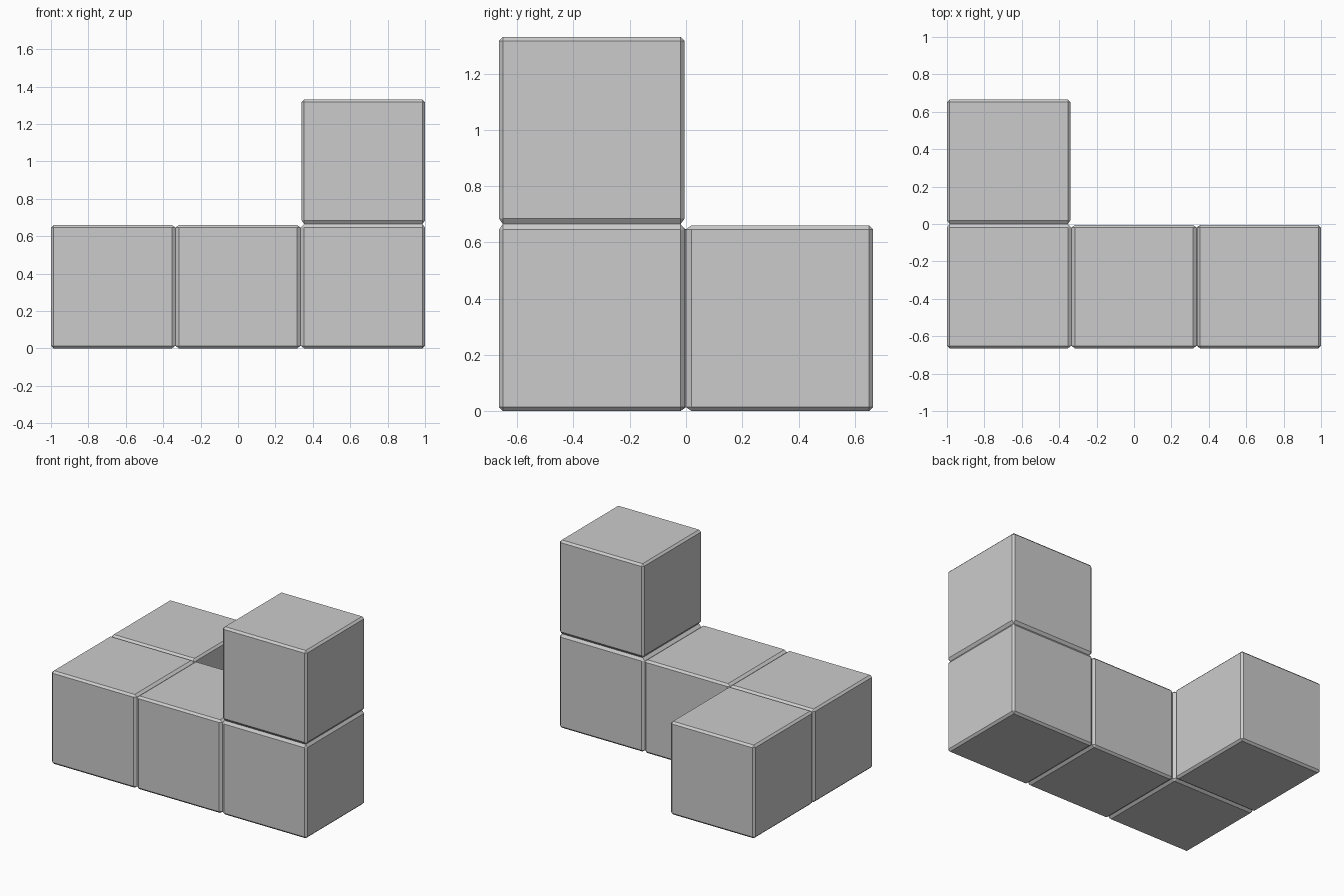
import bpy
import bmesh
from mathutils import Vector

if "Cube" in bpy.data.objects:
    bpy.data.objects.remove(bpy.data.objects["Cube"])

PITCH = 0.67     # cell spacing
GAP = 0.005      # free faces sit this far inside their cell
BEVEL = 0.014    # chamfer width
HALF = PITCH / 2 - GAP

# Cells of the puzzle piece: a row of three, one behind the left, one on the right
CELLS = [(0, 0, 0), (1, 0, 0), (2, 0, 0), (2, 0, 1), (0, 1, 0)]

grey = bpy.data.materials.new("light grey")
grey.diffuse_color = (0.6, 0.6, 0.6, 1)
grey.use_nodes = True
grey.node_tree.nodes["Principled BSDF"].inputs["Base Color"].default_value = grey.diffuse_color


def add_cell(bm, cell):
    """Chamfered cube whose joined faces reach out to the neighbouring cell."""
    cube = bmesh.new()
    bmesh.ops.create_cube(cube, size=2 * HALF)
    bmesh.ops.bevel(cube, geom=cube.edges[:], offset=BEVEL, offset_type='OFFSET',
                    segments=1, affect='EDGES')
    cube.normal_update()
    joined = []
    for face in cube.faces:
        n = face.normal
        if max(abs(c) for c in n) > 0.99:
            step = tuple(round(c) for c in n)
            if tuple(a + b for a, b in zip(cell, step)) in CELLS:
                joined.append((face, Vector(step)))
    # Stretch each joint to the shared boundary and open it
    for face, step in joined:
        for v in face.verts:
            v.co += step * GAP
    bmesh.ops.delete(cube, geom=[f for f, _ in joined], context='FACES_ONLY')
    centre = Vector(((cell[0] - 1) * PITCH, (cell[1] - 0.5) * PITCH,
                     cell[2] * PITCH + HALF))
    bmesh.ops.translate(cube, verts=cube.verts[:], vec=centre)
    part = bpy.data.meshes.new("cell")
    cube.to_mesh(part)
    cube.free()
    bm.from_mesh(part)
    bpy.data.meshes.remove(part)


# Weld all cells into one piece
bm = bmesh.new()
for cell in CELLS:
    add_cell(bm, cell)
bmesh.ops.remove_doubles(bm, verts=bm.verts[:], dist=0.0005)
bmesh.ops.recalc_face_normals(bm, faces=bm.faces[:])
mesh = bpy.data.meshes.new("puzzle_piece")
bm.to_mesh(mesh)
bm.free()
mesh.materials.append(grey)
piece = bpy.data.objects.new("puzzle_piece", mesh)
bpy.context.collection.objects.link(piece)
